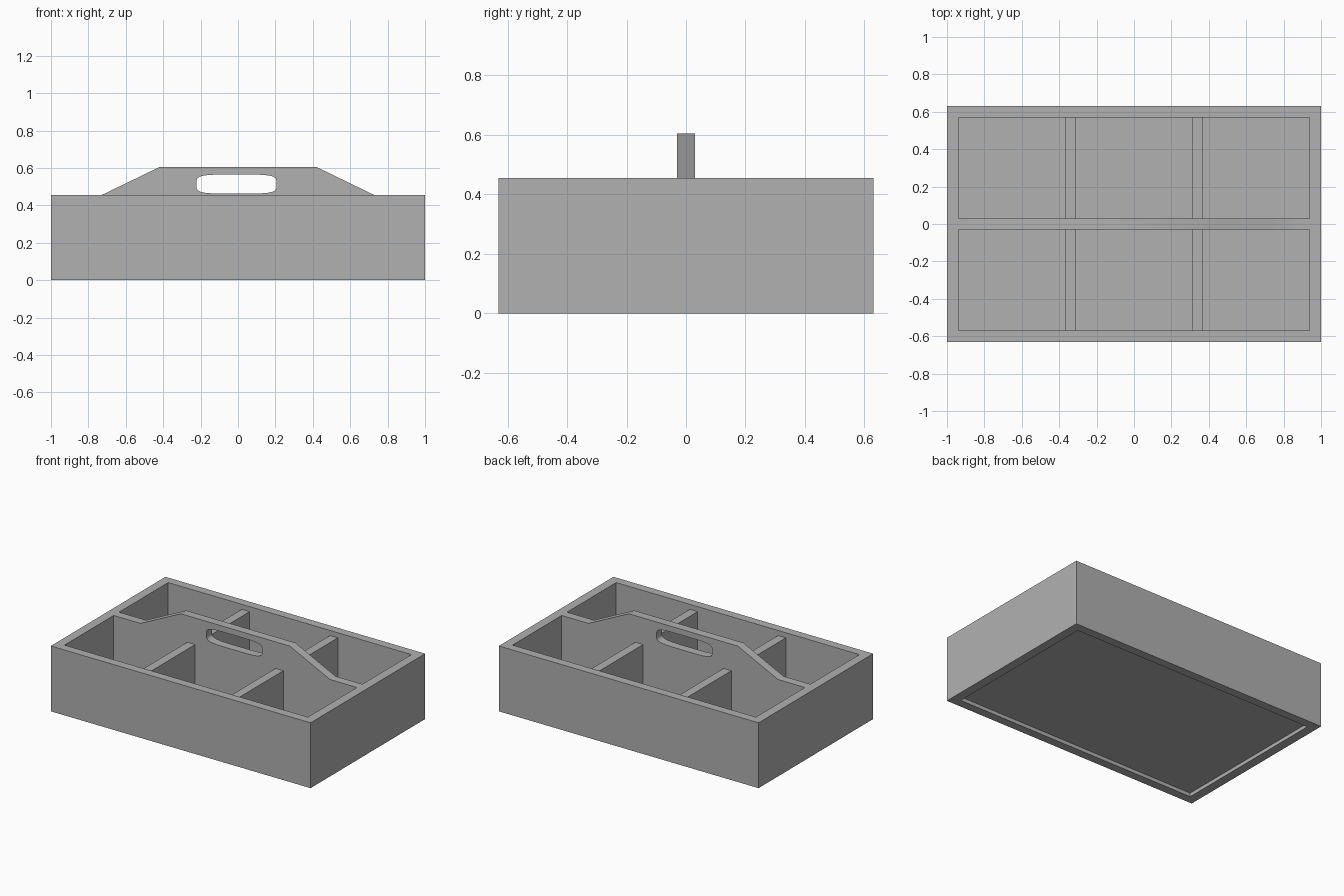
import bpy
import bmesh
import math

if "Cube" in bpy.data.objects:
    bpy.data.objects.remove(bpy.data.objects["Cube"])

grey = bpy.data.materials.new("dark_grey")
grey.diffuse_color = (0.44, 0.44, 0.44, 1)
grey.use_nodes = True
grey.node_tree.nodes["Principled BSDF"].inputs["Base Color"].default_value = grey.diffuse_color


def plate(name, loops, thickness, location=(0, 0, 0), upright=False):
    """Extrude a closed outline (extra loops become holes) about its centre plane."""
    curve = bpy.data.curves.new(name, 'CURVE')
    curve.dimensions = '2D'
    curve.fill_mode = 'BOTH'
    curve.extrude = thickness / 2
    for loop in loops:
        spline = curve.splines.new('POLY')
        spline.points.add(len(loop) - 1)
        for point, (u, v) in zip(spline.points, loop):
            point.co = (u, v, 0, 1)
        spline.use_cyclic_u = True
    obj = bpy.data.objects.new(name, curve)
    bpy.context.collection.objects.link(obj)
    obj.location = location
    if upright:
        obj.rotation_euler.x = math.pi / 2
    bpy.ops.object.select_all(action='DESELECT')
    obj.select_set(True)
    bpy.context.view_layer.objects.active = obj
    bpy.ops.object.convert(target='MESH')
    obj = bpy.context.object
    # Weld caps to sides
    bm = bmesh.new()
    bm.from_mesh(obj.data)
    bmesh.ops.remove_doubles(bm, verts=bm.verts, dist=1e-5)
    bmesh.ops.recalc_face_normals(bm, faces=bm.faces)
    bm.to_mesh(obj.data)
    bm.free()
    bpy.ops.object.shade_smooth_by_angle(angle=math.radians(30))
    obj.data.materials.clear()
    obj.data.materials.append(grey)
    return obj


def rect(a, b):
    return [(-a, -b), (a, -b), (a, b), (-a, b)]


def box(name, size, location):
    bpy.ops.mesh.primitive_cube_add(size=1, location=location)
    obj = bpy.context.object
    obj.name = name
    obj.scale = size
    bpy.ops.object.transform_apply(location=False, rotation=False, scale=True)
    obj.data.materials.append(grey)
    return obj


L, W, H, T = 1.0, 0.63, 0.455, 0.06      # half length, half width, height, board
IX, IY = 0.937, 0.57                     # inner half length and width
FLOOR_Z, FLOOR_TOP, DIV_TOP = 0.025, 0.085, 0.42

# Outer walls
plate("outer_walls", [rect(L, W), rect(IX, IY)], H, (0, 0, H / 2))

# Recessed floor
box("floor_panel", (2 * IX, 2 * IY, FLOOR_TOP - FLOOR_Z),
    (0, 0, (FLOOR_Z + FLOOR_TOP) / 2))

# Central board with raised handle and rounded grip hole
half = [(IX, FLOOR_TOP), (IX, H), (0.73, H), (0.42, 0.605)]
outline = half + [(-x, z) for x, z in reversed(half)]
grip = []
for i in range(40):
    a = 2 * math.pi * i / 40
    c, s = math.cos(a), math.sin(a)
    grip.append((-0.008 + 0.214 * math.copysign(abs(c) ** 0.45, c),
                 0.514 + 0.051 * math.copysign(abs(s) ** 0.45, s)))
plate("handle_board", [outline, grip], T, upright=True)

# Cross dividers, two on each side of the handle board
depth = IY - T / 2
for sx in (-1, 1):
    for sy in (-1, 1):
        box("cross_divider", (T, depth, DIV_TOP - FLOOR_TOP),
            (sx * 0.34, sy * (T / 2 + depth / 2), (FLOOR_TOP + DIV_TOP) / 2))
